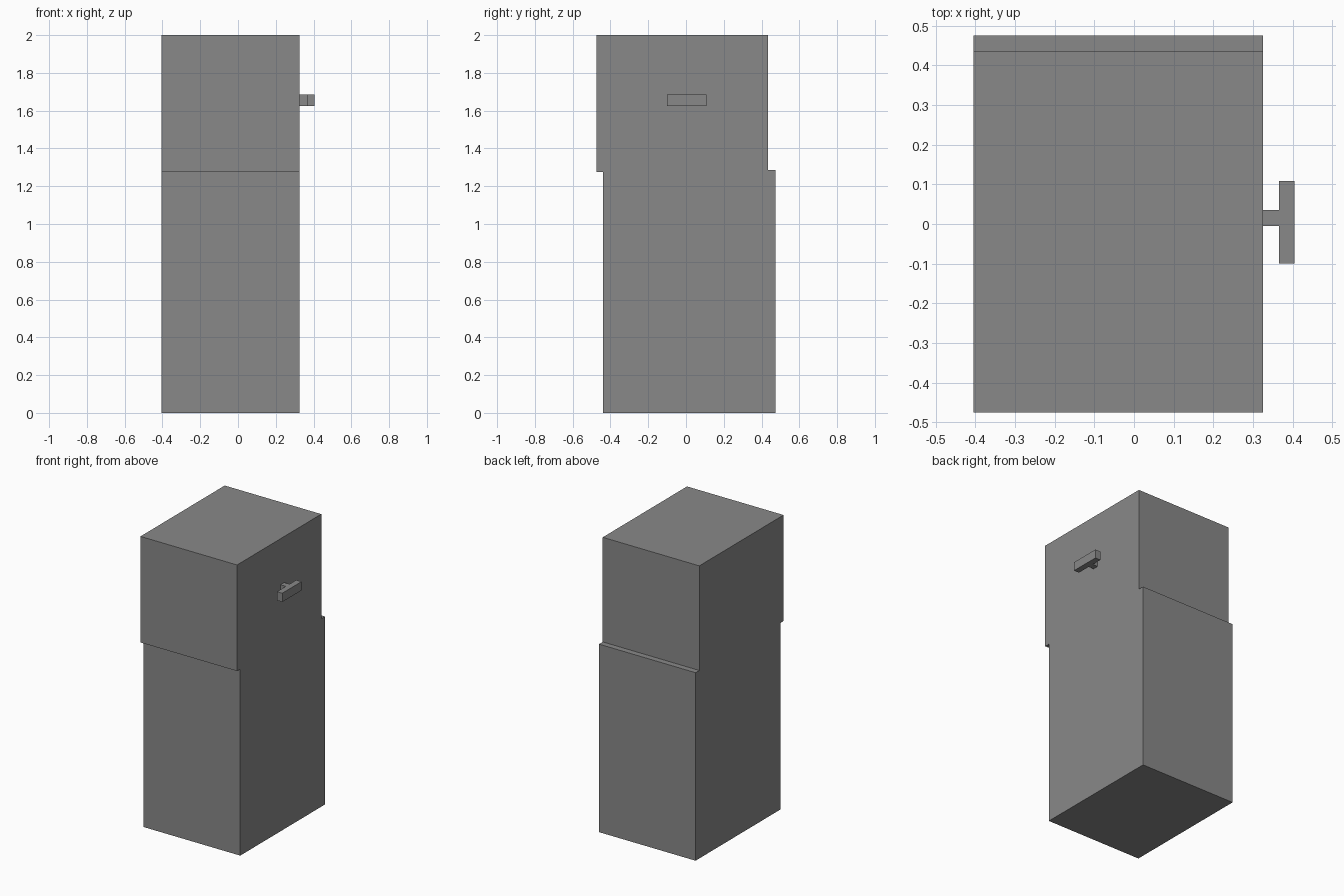
import bpy

cube = bpy.data.objects.get("Cube")
if cube:
    bpy.data.objects.remove(cube, do_unlink=True)

# One plain grey for the whole model
grey = bpy.data.materials.new("mid_grey")
grey.use_nodes = True
colour = (0.25, 0.25, 0.25, 1)
grey.diffuse_color = colour
grey.node_tree.nodes["Principled BSDF"].inputs["Base Color"].default_value = colour


def box(name, low, high):
    """Add a box spanning two opposite corners."""
    bpy.ops.mesh.primitive_cube_add(size=1)
    obj = bpy.context.object
    obj.name = name
    for v in obj.data.vertices:
        v.co = [b if c > 0 else a for c, a, b in zip(v.co, low, high)]
    obj.data.materials.append(grey)
    return obj


left, right = -0.405, 0.325

# Cabinet: the upper block sits slightly forward of the lower one
box("lower_body", (left, -0.44, 0), (right, 0.475, 1.285))
box("upper_body", (left, -0.475, 1.275), (right, 0.435, 2))

# T-shaped handle on the side
box("handle_stem", (right, -0.005, 1.625), (0.365, 0.035, 1.685))
box("handle_bar", (0.365, -0.1, 1.625), (0.405, 0.108, 1.685))
